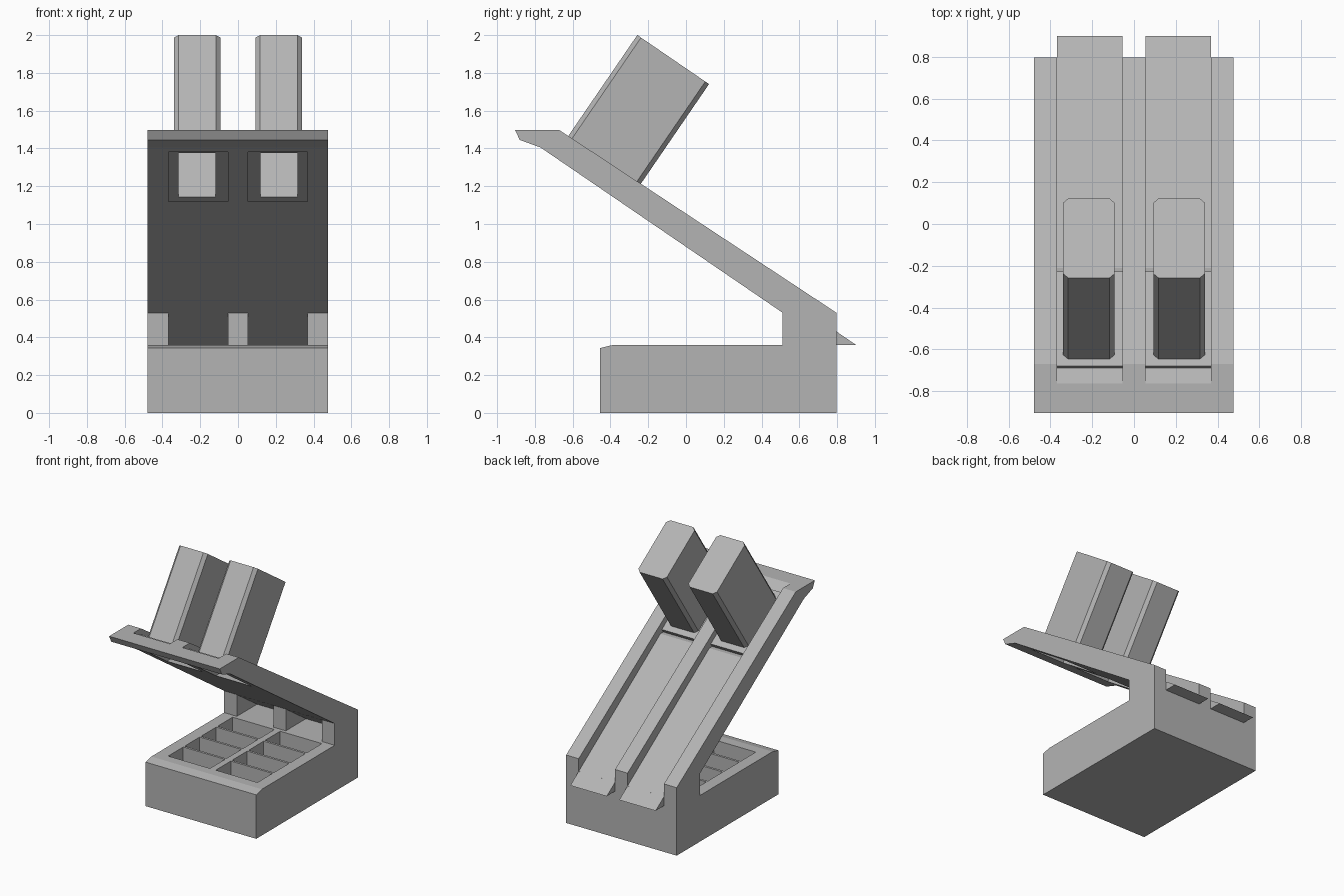
import bpy, bmesh
from math import atan
from mathutils import Matrix, Vector

if "Cube" in bpy.data.objects:
    bpy.data.objects.remove(bpy.data.objects["Cube"])

SLOPE = 0.684                      # ramp steepness
CX, CHUTE_W = 0.211, 0.314         # lane centre and width

# mid grey plastic for every part
GREY = bpy.data.materials.new("mid_grey")
GREY.diffuse_color = (0.455, 0.455, 0.455, 1)
GREY.use_nodes = True
GREY.node_tree.nodes["Principled BSDF"].inputs["Base Color"].default_value = GREY.diffuse_color


def prism(name, pts, a, b, frame):
    """Extrude a 2D outline from height a to b inside a local frame."""
    bm = bmesh.new()
    lo = [bm.verts.new(frame @ Vector((p[0], p[1], a))) for p in pts]
    hi = [bm.verts.new(frame @ Vector((p[0], p[1], b))) for p in pts]
    bm.faces.new(lo)
    bm.faces.new(hi)
    n = len(pts)
    for i in range(n):
        j = (i + 1) % n
        bm.faces.new((lo[i], lo[j], hi[j], hi[i]))
    bmesh.ops.recalc_face_normals(bm, faces=bm.faces)
    mesh = bpy.data.meshes.new(name)
    bm.to_mesh(mesh)
    bm.free()
    mesh.materials.append(GREY)
    ob = bpy.data.objects.new(name, mesh)
    bpy.context.collection.objects.link(ob)
    return ob


def cut(target, cutters):
    """Subtract cutters, apply the result and remove the cutters."""
    for c in cutters:
        c.hide_render = True
        m = target.modifiers.new("cut", 'BOOLEAN')
        m.operation, m.solver, m.object = 'DIFFERENCE', 'EXACT', c
    deps = bpy.context.evaluated_depsgraph_get()
    mesh = bpy.data.meshes.new_from_object(target.evaluated_get(deps))
    target.modifiers.clear()
    target.data = mesh
    for c in cutters:
        bpy.data.objects.remove(c)


def rect(x0, x1, y0, y1):
    return [(x0, y0), (x1, y0), (x1, y1), (x0, y1)]


# side frame: outline given as (y, z), extruded along x
SIDE = Matrix(((0, 0, 1, 0), (1, 0, 0, 0), (0, 1, 0, 0), (0, 0, 0, 1)))
FLAT = Matrix.Identity(4)

# stand body: base, rear post and sloping arm in one side profile
body = prism("stand_body", [
    (-0.455, 0), (0.797, 0), (0.797, 0.53), (-0.67, 1.497), (-0.905, 1.497),
    (-0.88, 1.445), (-0.77, 1.405), (0.512, 0.53), (0.512, 0.36),
    (-0.385, 0.36), (-0.455, 0.343)], -0.478, 0.476, SIDE)

# lane above the ramp floor, including the opening under each chute
lane = [(0.95, 0.326), (-0.211, 1.12), (-0.45, 1.12), (-0.78, 1.34),
        (-0.733, 1.38), (-0.69, 1.447), (-0.82, 1.536), (-0.82, 1.6), (0.95, 1.6)]
# hollow below the ramp, between the rear posts
under = [(0.505, 0.36), (0.76, 0.36), (0.505, 0.534)]

cutters = []
for s in (-1, 1):
    x0, x1 = s * CX - CHUTE_W / 2, s * CX + CHUTE_W / 2
    cutters.append(prism("lane_cutter", lane, x0, x1, SIDE))
    cutters.append(prism("under_cutter", under, x0, x1, SIDE))
    # storage cells in the base
    for row in range(4):
        y = -0.31 + row * 0.203
        cutters.append(prism("cell_cutter", rect(s * 0.205 - 0.18, s * 0.205 + 0.18, y, y + 0.185),
                             0.06, 0.45, FLAT))
cut(body, cutters)

# tilted frame for the chutes: local y runs down the slope, z is normal to it
TILT = Matrix.Rotation(-atan(SLOPE), 4, 'X')
W, L, CH = 0.123, 0.46, 0.024

for s, side in ((-1, "left"), (1, "right")):
    x0, x1 = s * CX - CHUTE_W / 2, s * CX + CHUTE_W / 2
    # ramp tip sticking out of the back
    prism(side + "_ramp_tip", [(0.797, 0.36), (0.9, 0.36), (0.797, 0.4305)], x0, x1, SIDE)

    frame = Matrix.Translation((s * 0.216, -0.653, 1.4225)) @ TILT
    hole = rect(-W + 0.025, W - 0.025, 0.025, L - 0.025)
    # chamfered hollow tower, closed at the top
    tower = prism(side + "_tower", [
        (-W + CH, 0), (W - CH, 0), (W, CH), (W, L - CH),
        (W - CH, L), (-W + CH, L), (-W, L - CH), (-W, CH)], 0.012, 0.70, frame)
    cut(tower, [prism("tower_cutter", hole, -0.1, 0.675, frame)])
    # mounting plate in the lane
    off = s * (CX - 0.216)
    plate = prism(side + "_tower_plate",
                  rect(off - CHUTE_W / 2, off + CHUTE_W / 2, -0.04, 0.507), -0.04, 0.012, frame)
    cut(plate, [prism("plate_cutter", hole, -0.1, 0.1, frame)])
